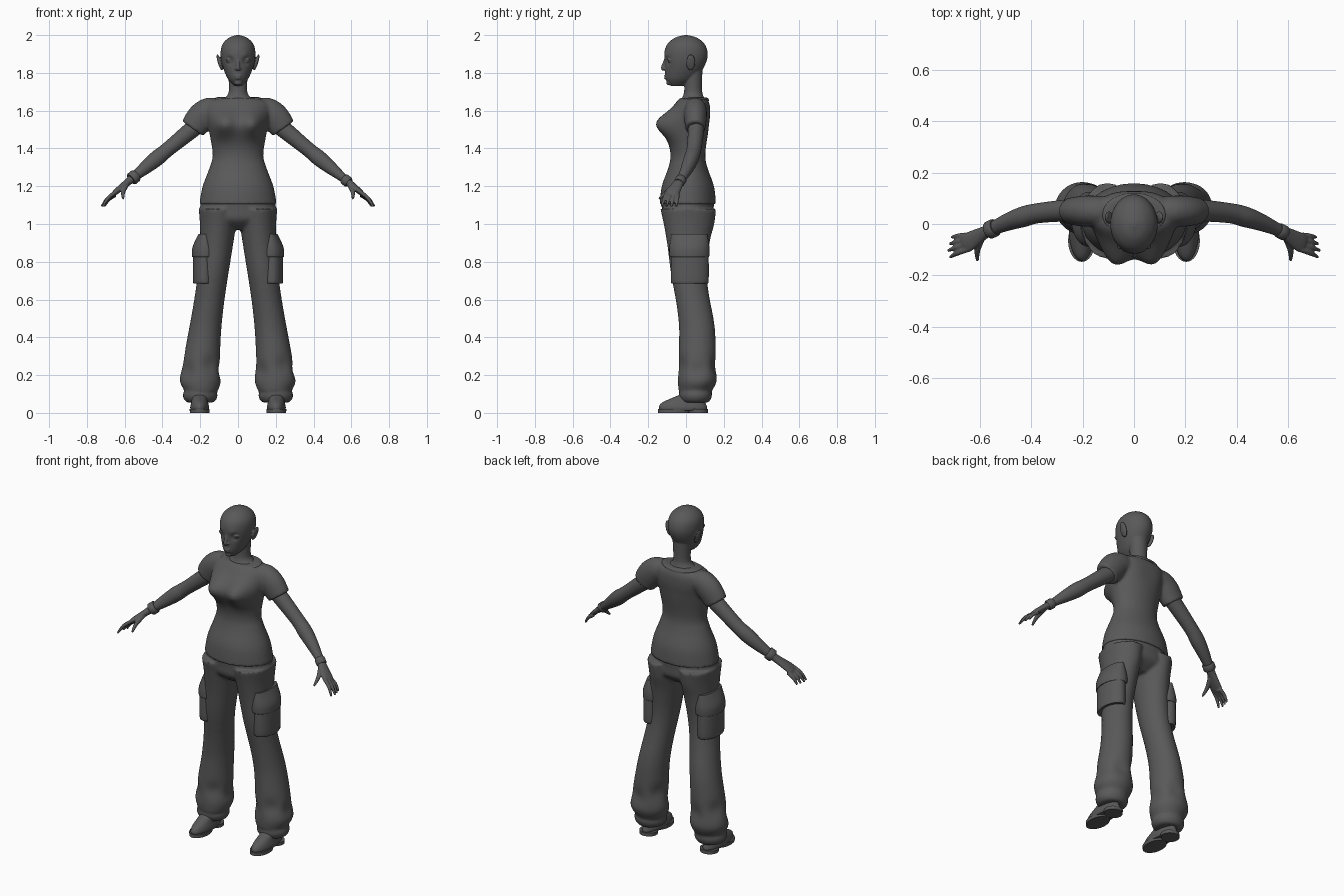
import bpy, bmesh, math
from mathutils import Vector, Matrix

cube = bpy.data.objects.get("Cube")
if cube:
    bpy.data.objects.remove(cube, do_unlink=True)

grey = bpy.data.materials.new("dark_grey")
grey.use_nodes = True
shade = (*[0.1] * 3, 1)
grey.diffuse_color = shade
grey.node_tree.nodes["Principled BSDF"].inputs["Base Color"].default_value = shade


def ease(start, end, value):
    t = min(max((value - start) / (end - start), 0), 1)
    return t * t * (3 - 2 * t)


def tube(bm, rows, sides=32, steps=4, flat=False, side=1):
    """Smooth loft through rows of (x, y, z, radius across, radius in depth)."""
    rows = [Vector((row[0] * side, *row[1:])) for row in rows]
    last = len(rows) - 1
    dense = []
    for i in range(last):
        before, here, there, after = (rows[min(max(i + k, 0), last)] for k in (-1, 0, 1, 2))
        leave, arrive = (there - before) / 2, (after - here) / 2
        for k in range(steps):
            t = k / steps
            blend = ease(0, 1, t)
            dense.append(here * (1 - blend) + there * blend
                         + leave * (t * (1 - t) ** 2) - arrive * (t * t * (1 - t)))
    dense.append(rows[last])
    centres = [Vector(row[:3]) for row in dense]
    rings = []
    for i, row in enumerate(dense):
        across, depth = Vector((1, 0, 0)), Vector((0, 1, 0))
        if not flat:
            along = (centres[min(i + 1, len(centres) - 1)] - centres[max(i - 1, 0)]).normalized()
            depth = (depth - along * depth.dot(along)).normalized()
            across = depth.cross(along)
        angles = [math.tau * j / sides for j in range(sides)]
        rings.append([bm.verts.new(centres[i] + across * (row[3] * math.cos(angle))
                                   + depth * (row[4] * math.sin(angle))) for angle in angles])
    for low, high in zip(rings, rings[1:]):
        for j in range(sides):
            k = (j + 1) % sides
            bm.faces.new((low[j], low[k], high[k], high[j]))
    bm.faces.new(rings[0][::-1])
    bm.faces.new(rings[-1])


def column(bm, x, y, profile, **options):
    """Upright loft through (height, half width, half depth)."""
    tube(bm, [(x, y, *level) for level in profile], flat=True, **options)


def blob(bm, loc, size, tilt=0.0):
    matrix = (Matrix.Translation(loc) @ Matrix.Rotation(tilt, 4, 'Y')
              @ Matrix.Diagonal((*size, 1)))
    bmesh.ops.create_uvsphere(bm, u_segments=24, v_segments=16, radius=1, matrix=matrix)


def push(bm, centre, radius, offset):
    """Soft sculpting push around a point."""
    for vert in bm.verts:
        distance = (vert.co - Vector(centre)).length / radius
        vert.co += Vector(offset) * math.exp(-distance ** 2)


def finish(bm, name, voxel=0.0, relax=3):
    bmesh.ops.recalc_face_normals(bm, faces=bm.faces)
    mesh = bpy.data.meshes.new(name)
    bm.to_mesh(mesh)
    bm.free()
    mesh.materials.append(grey)
    for polygon in mesh.polygons:
        polygon.use_smooth = True
    mesh.set_sharp_from_angle(angle=math.radians(40))
    part = bpy.data.objects.new(name, mesh)
    bpy.context.collection.objects.link(part)
    if voxel:
        fuse = part.modifiers.new("fuse", 'REMESH')
        fuse.mode = 'VOXEL'
        fuse.voxel_size = voxel
        fuse.use_smooth_shade = True
        soften = part.modifiers.new("soften", 'SMOOTH')
        soften.factor = 0.5
        soften.iterations = relax


# Head: skull with the jaw drawn forward, then face, ears and neck
bm = bmesh.new()
column(bm, 0, 0, [(1.73, .02, .03), (1.77, .055, .08), (1.84, .083, .106), (1.9, .092, .115),
                  (1.95, .083, .1), (1.985, .05, .06), (2, .01, .01)], sides=64, steps=8)
for vert in bm.verts:
    vert.co.y -= 1.7 * max(1.9 - vert.co.z, 0) ** 2
for side in (1, -1):
    push(bm, (side * .045, -.1, 1.863), .02, (0, .014, 0))
    push(bm, (side * .04, -.105, 1.893), .016, (0, -.004, 0))
for side in (1, -1):
    blob(bm, (side * .044, -.085, 1.862), (.021, .011, .009), side * -.15)
    blob(bm, (side * .045, -.09, 1.872), (.024, .01, .003), side * .1)
    blob(bm, (side * .009, -.115, 1.822), (.009, .01, .007))
    blob(bm, (side * .097, .025, 1.855), (.01, .024, .045), side * .3)
tube(bm, [(0, -.104, 1.885, .009, .006), (0, -.113, 1.855, .008, .009),
          (0, -.122, 1.826, .01, .011), (0, -.115, 1.816, .007, .008)])
for height, width in ((1.784, .022), (1.772, .018)):
    blob(bm, (0, -.104, height), (width, .012, .006))
blob(bm, (0, -.09, 1.748), (.02, .014, .014))
column(bm, 0, .038, [(1.85, .056, .05), (1.72, .048, .047), (1.68, .058, .053),
                     (1.655, .09, .065), (1.63, .1, .065)])
finish(bm, "head", .004)

# Shirt: body leaning back at the shoulders, bust and short sleeves
bm = bmesh.new()
column(bm, 0, .01, [(1.105, .205, .149), (1.2, .187, .138), (1.3, .15, .103), (1.37, .134, .092),
                    (1.5, .155, .105), (1.61, .175, .092), (1.65, .155, .08), (1.668, .1, .066)],
       sides=64, steps=6)
for vert in bm.verts:
    vert.co.y += .027 * ease(1.5, 1.67, vert.co.z)
for side in (1, -1):
    push(bm, (side * .08, -.085, 1.535), .075, (0, -.08, 0))
    push(bm, (side * .08, .1, 1.57), .08, (0, .012, 0))
for side in (1, -1):
    tube(bm, [(.1, .045, 1.6, .06, .06), (.15, .05, 1.6, .07, .06), (.195, .05, 1.565, .076, .06),
              (.24, .05, 1.505, .069, .053)], side=side)
finish(bm, "shirt", .009)

# Neckline band, raised toward the shoulders and the back
bm = bmesh.new()
column(bm, 0, .036, [(1.65, .122, .085), (1.664, .121, .082), (1.67, .104, .066)], sides=48)
for vert in bm.verts:
    vert.co.z += vert.co.x ** 2 * .6 + vert.co.y * .08 - .008
finish(bm, "collar")


def leg_row(z):
    """Trouser leg: flared at the hem, narrow at the knee, calf set back."""
    return (.104 + .095 * ease(1.08, .12, z), .012 + .048 * ease(.8, .4, z), z,
            .08 + .13 * (z - .65) ** 2,
            .09 + .25 * max(z - .6, 0) ** 2 + .03 * max(.6 - z, 0))


# Trousers: hips, legs, gathered cuffs and shin folds
bm = bmesh.new()
column(bm, 0, .01, [(1.14, .195, .14), (1.08, .2, .136), (1.02, .19, .128), (.97, .08, .07)], sides=48)
for side in (1, -1):
    tube(bm, [leg_row(1.08 - step * .07) for step in range(14)] + [(.195, .05, .12, .09, .09)],
         sides=40, flat=True, side=side)
    column(bm, side * .2, .05, [(.13, .08, .08), (.095, .092, .088), (.07, .085, .08), (.055, .07, .07)])
    push(bm, (side * .09, .14, 1), .06, (0, .008, 0))
    for angle in range(5):
        spot = Vector((math.cos(angle * 1.3), math.sin(angle * 1.3), 0)) * .1
        push(bm, Vector((side * .195, .06, .22 + .03 * (angle % 3))) + spot, .045, spot * -.12)
finish(bm, "trousers", .009)


def arm_point(x):
    """Arm centreline: straight from the front, curving forward from above."""
    return Vector((x, .054 - .8 * max(x - .25, 0) ** 2, 1.7 - .82 * x))


for side, label in ((1, "left"), (-1, "right")):
    # Cargo pocket with a wider flap
    bm = bmesh.new()
    column(bm, side * .18, .02, [(.688, .053, .09), (.7, .058, .1), (.84, .058, .1)], side=1)
    finish(bm, label + "_pocket")
    bm = bmesh.new()
    column(bm, side * .174, .018, [(.826, .068, .102), (.835, .07, .106), (.88, .066, .106), (.948, .035, .095)])
    finish(bm, label + "_pocket_flap")

    # Arm and palm, fanned fingers, thumb
    bm = bmesh.new()
    tube(bm, [(*arm_point(x), thick, wide) for x, thick, wide in (
        (.17, .045, .042), (.24, .046, .043), (.37, .039, .039), (.43, .042, .04), (.49, .035, .034),
        (.55, .024, .026), (.58, .02, .025), (.645, .015, .038), (.664, .009, .03))], side=side)
    for finger in range(4):
        base = Vector((.65, .019 * finger - .1, 1.168 - .005 * finger))
        tip = Vector((.722 - .007 * abs(finger - 1), .026 * finger - .129, 1.093))
        middle = base.lerp(tip, .5) + Vector((.006, 0, .006))
        tube(bm, [(*base, .011, .011), (*middle, .01, .01), (*tip, .006, .006)], sides=12, side=side)
    tube(bm, [(.59, -.055, 1.205, .012, .014), (.608, -.1, 1.17, .012, .012),
              (.608, -.143, 1.133, .006, .006)], sides=12, side=side)
    finish(bm, label + "_arm", .0045, relax=2)

    # Wristband, looser on the right
    bm = bmesh.new()
    start, radius = (.56, .029) if side > 0 else (.538, .035)
    tube(bm, [(*arm_point(start + reach), radius - bevel, radius - bevel)
              for reach, bevel in ((0, .004), (.004, 0), (.024, 0), (.028, .004))], steps=1, side=side)
    finish(bm, label + "_wristband")

    # Shoe upper with the ankle set back, front sole and heel
    bm = bmesh.new()
    column(bm, side * .203, -.016, [(.012, .046, .122), (.03, .05, .128), (.063, .043, .108),
                                    (.1, .04, .06), (.13, .04, .05)], sides=40)
    for vert in bm.verts:
        vert.co.y += max(vert.co.z - .05, 0)
    finish(bm, label + "_shoe")
    for part, y, depth in (("sole", -.065, .082), ("heel", .066, .05)):
        bm = bmesh.new()
        column(bm, side * .203, y, [(0, .052, depth), (.02, .053, depth)], steps=1)
        finish(bm, label + "_" + part)
